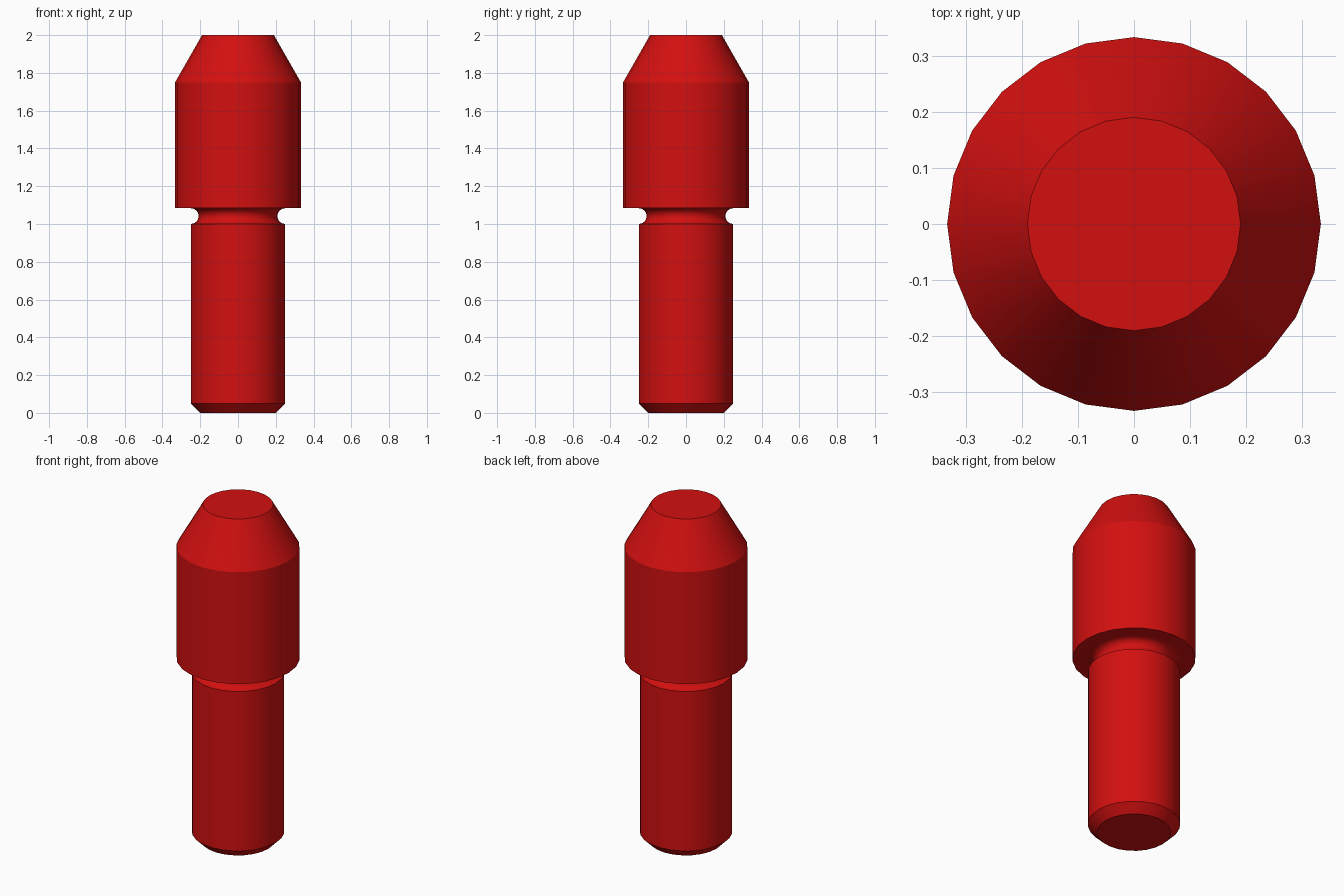
import bpy, bmesh, math

cube = bpy.data.objects.get("Cube")
if cube:
    bpy.data.objects.remove(cube, do_unlink=True)

SIDES = 24
SHANK_R, HEAD_R, TIP_R = 0.25, 0.333, 0.19
GROOVE_Z, GROOVE_R = 1.0417, 0.0417

red = bpy.data.materials.new("red")
red.use_nodes = True
colour = (0.65, 0.005, 0.005, 1.0)
red.diffuse_color = colour
red.node_tree.nodes["Principled BSDF"].inputs["Base Color"].default_value = colour


def lathe(name, profile):
    """Revolve an open (radius, z) profile around z and cap both ends."""
    bm = bmesh.new()
    rings = []
    for r, z in profile:
        rings.append([bm.verts.new((r * math.cos(a), r * math.sin(a), z))
                      for a in (2 * math.pi * i / SIDES for i in range(SIDES))])
    for low, high in zip(rings, rings[1:]):
        for i in range(SIDES):
            j = (i + 1) % SIDES
            bm.faces.new((low[i], low[j], high[j], high[i]))
    bm.faces.new(rings[0][::-1])
    bm.faces.new(rings[-1])
    mesh = bpy.data.meshes.new(name)
    bm.to_mesh(mesh)
    bm.free()
    mesh.materials.append(red)
    obj = bpy.data.objects.new(name, mesh)
    bpy.context.collection.objects.link(obj)
    bpy.ops.object.select_all(action='DESELECT')
    obj.select_set(True)
    bpy.context.view_layer.objects.active = obj
    bpy.ops.object.shade_smooth_by_angle(angle=math.radians(25))
    return obj


# Chamfered shank
profile = [(0.2, 0.0), (SHANK_R, 0.05)]
# Half-round relief groove under the head
for k in range(9):
    a = math.pi * k / 8
    profile.append((SHANK_R - GROOVE_R * math.sin(a), GROOVE_Z - GROOVE_R * math.cos(a)))
# Shoulder, head and tapered tip
profile += [(HEAD_R, GROOVE_Z + GROOVE_R), (HEAD_R, 1.75), (TIP_R, 2.0)]

lathe("locating_pin", profile)
